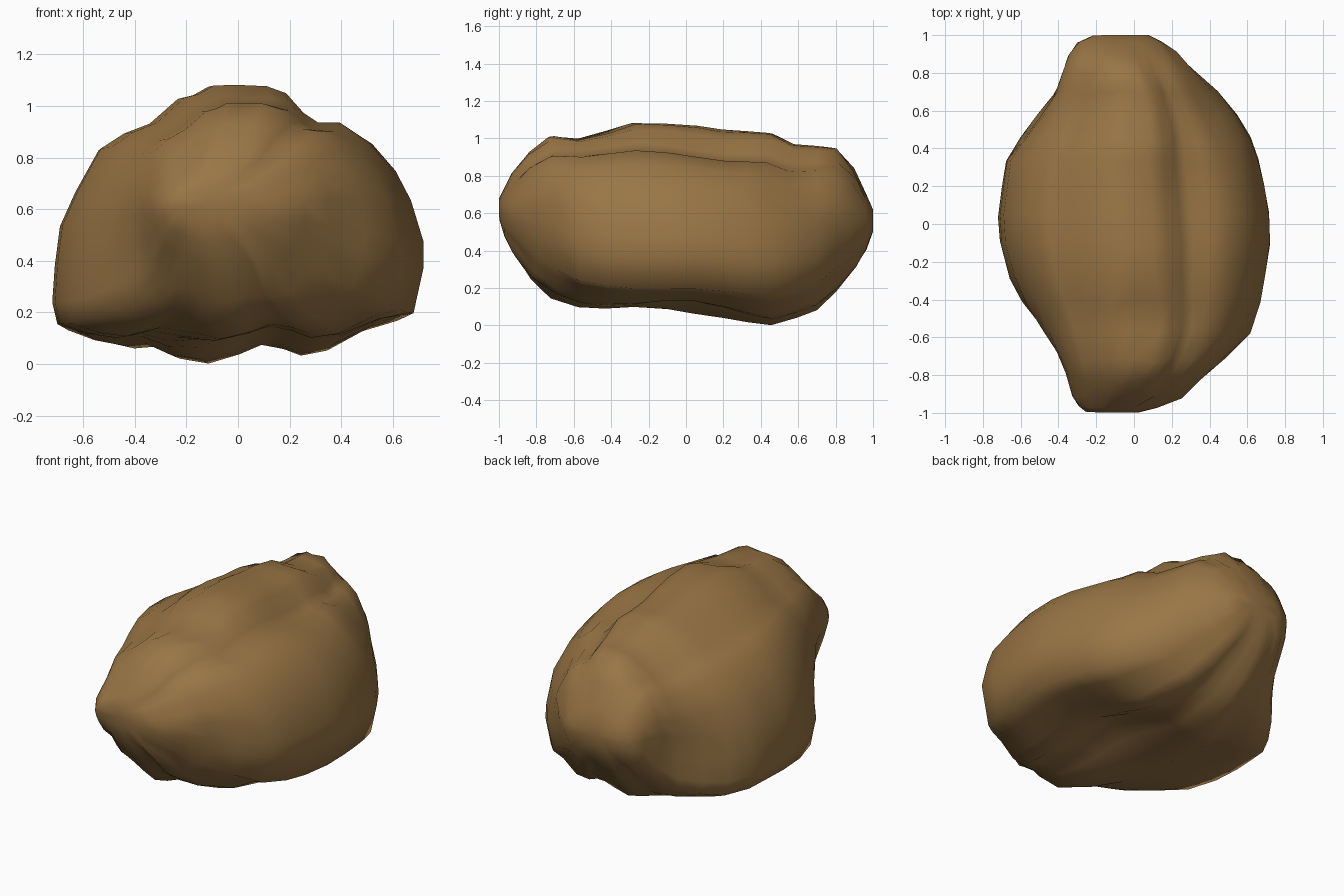
import bpy, bmesh, math, random
from mathutils import Vector

random.seed(4)

# Outline of the boulder seen from the front (x, z), clockwise from low left
outline = [(-.70, .12), (-.72, .21), (-.71, .36), (-.69, .52), (-.63, .66), (-.54, .83),
           (-.45, .89), (-.35, .93), (-.24, 1.03), (-.18, 1.045), (-.12, 1.08), (-.03, 1.085),
           (.10, 1.08), (.18, 1.05), (.25, .97), (.31, .93), (.40, .93), (.52, .85),
           (.61, .74), (.67, .62), (.72, .45), (.72, .35), (.68, .16), (.56, .13),
           (.40, .05), (.28, .03), (.20, .06), (.10, .08), (0, .04), (-.14, 0),
           (-.27, .02), (-.38, .07), (-.48, .06), (-.59, .08)]

# Slices front to back: y, left, right, bottom, top
slices = [(-1.0, -.26, .02, .56, .68), (-.975, -.30, .13, .47, .73), (-.92, -.34, .27, .37, .82),
          (-.83, -.385, .38, .23, .93), (-.72, -.44, .51, .14, 1.02), (-.57, -.52, .62, .09, 1.03),
          (-.42, -.60, .67, .06, 1.06), (-.28, -.66, .695, .04, 1.085), (-.1, -.71, .72, .04, 1.08),
          (.05, -.72, .715, .04, 1.07), (.2, -.70, .69, .03, 1.05), (.33, -.68, .66, .015, 1.04),
          (.45, -.61, .62, .0, 1.03), (.58, -.54, .55, .04, .97), (.70, -.47, .45, .08, .96),
          (.80, -.42, .35, .18, .95), (.90, -.37, .24, .30, .84), (.965, -.31, .15, .40, .70),
          (1.0, -.22, .08, .50, .62)]

# Hollows and bulges: centre, radius, push
marks = [((-.38, -.72, .38), .24, (.03, .09, .03)),
         ((.38, -.78, .38), .22, (-.03, .05, .02)),
         ((.06, -.52, 1.05), .15, (0, 0, -.05)),
         ((.30, .15, .95), .22, (-.01, 0, -.03)),
         ((.20, -.05, .05), .28, (0, 0, .08)),
         ((-.15, -.25, .02), .22, (0, 0, .05)),
         ((-.45, .75, .40), .22, (.04, -.03, .01)),
         ((.45, .65, .80), .25, (-.03, -.02, -.03))]


def slice_point(p, s):
    y, left, right, low, high = s
    u, v = p[0] / .72, p[1] / .5425 - 1
    # slices get rounder toward the two ends
    angle = math.atan2(v, u)
    round_amount = .75 * abs(y) ** 3
    u += (math.cos(angle) - u) * round_amount
    v += (math.sin(angle) - v) * round_amount
    pt = Vector(((left + right) / 2 + u * (right - left) / 2, y,
                 (low + high) / 2 + v * (high - low) / 2))
    moved = pt.copy()
    for centre, radius, push in marks:
        d = (pt - Vector(centre)).length / radius
        moved += Vector(push) * math.exp(-d * d)
    if abs(y) < .95:
        moved.y += random.uniform(-.015, .015)
    moved.z = max(moved.z, 0)
    return moved


# Boulder: loft the slices and close both ends
bm = bmesh.new()
rings = [[bm.verts.new(slice_point(p, s)) for p in outline] for s in slices]
n = len(outline)
for a, b in zip(rings, rings[1:]):
    for i in range(n):
        j = (i + 1) % n
        bm.faces.new((a[i], a[j], b[j], b[i]))
for ring in (rings[0], rings[-1]):
    tip = bm.verts.new(sum((v.co for v in ring), Vector()) / n)
    for i in range(n):
        bm.faces.new((ring[i], ring[(i + 1) % n], tip))
bmesh.ops.recalc_face_normals(bm, faces=bm.faces)
for f in bm.faces:
    f.smooth = True
mesh = bpy.data.meshes.new("boulder")
bm.to_mesh(mesh)
bm.free()
boulder = bpy.data.objects.new("boulder", mesh)
bpy.context.collection.objects.link(boulder)

# Brown stone
stone = bpy.data.materials.new("brown_stone")
stone.diffuse_color = (.32, .18, .06, 1)
mesh.materials.append(stone)
